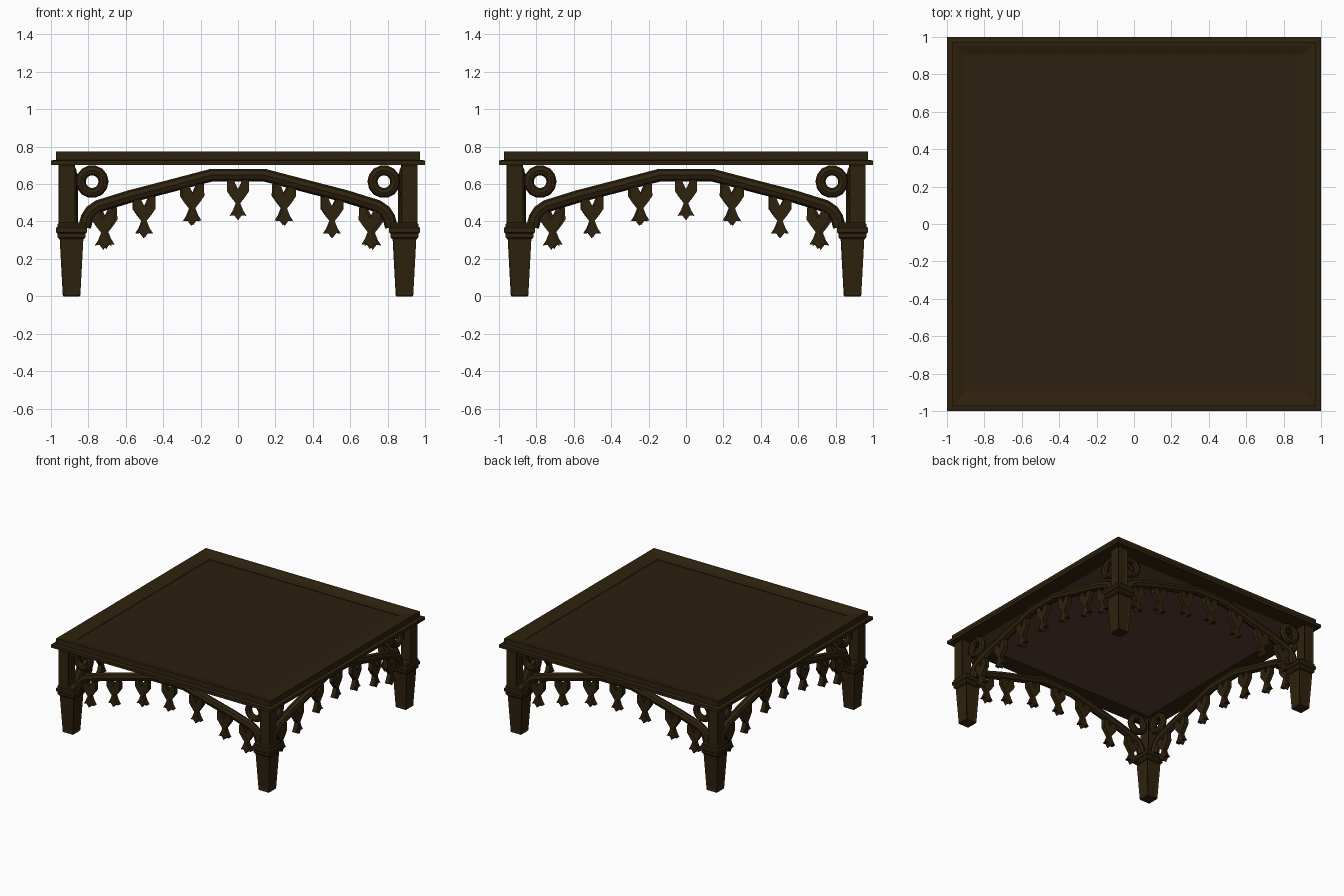
import bpy, bmesh, math
from mathutils import Matrix

if "Cube" in bpy.data.objects:
    bpy.data.objects.remove(bpy.data.objects["Cube"])


def material(name, rgb):
    m = bpy.data.materials.new(name)
    m.diffuse_color = (*rgb, 1)
    m.use_nodes = True
    m.node_tree.nodes["Principled BSDF"].inputs["Base Color"].default_value = m.diffuse_color
    return m


WOOD = material("dark wood", (0.028, 0.016, 0.0042))
PANEL = material("panel wood", (0.024, 0.013, 0.0047))
UNDER = material("reddish underside", (0.1, 0.046, 0.034))


def finish(bm, name, *mats):
    bmesh.ops.recalc_face_normals(bm, faces=bm.faces)
    me = bpy.data.meshes.new(name)
    bm.to_mesh(me)
    bm.free()
    for m in mats:
        me.materials.append(m)
    ob = bpy.data.objects.new(name, me)
    bpy.context.collection.objects.link(ob)
    return ob


def square_loft(name, rings, cx=0.0, cy=0.0, closed=False, inset=0.0):
    """Stack of squares given as (half width, z); closed joins last to first."""
    bm = bmesh.new()
    loops = [[bm.verts.new((cx + sx * h, cy + sy * h, z))
              for sx, sy in ((-1, -1), (1, -1), (1, 1), (-1, 1))] for h, z in rings]
    pairs = list(zip(loops, loops[1:]))
    if closed:
        pairs.append((loops[-1], loops[0]))
    else:
        bm.faces.new(loops[0])
        bm.faces.new(loops[-1])
    sides = [bm.faces.new((a[i], a[(i + 1) % 4], b[(i + 1) % 4], b[i]))
             for a, b in pairs for i in range(4)]
    bmesh.ops.recalc_face_normals(bm, faces=bm.faces)
    if inset:
        tall = [f for f in sides
                if max(v.co.z for v in f.verts) - min(v.co.z for v in f.verts) > 0.2]
        bmesh.ops.inset_individual(bm, faces=tall, thickness=inset, depth=-0.006)
    return finish(bm, name, WOOD)


def around(ob, first=1):
    """Repeat an object on the other three sides of the table."""
    for k in range(first, 4):
        c = ob.copy()
        c.matrix_basis = Matrix.Rotation(k * math.pi / 2, 4, 'Z') @ ob.matrix_basis
        bpy.context.collection.objects.link(c)


def smooth(ob):
    bpy.ops.object.select_all(action='DESELECT')
    ob.select_set(True)
    bpy.context.view_layer.objects.active = ob
    bpy.ops.object.shade_smooth_by_angle(angle=math.radians(40))


# Table top: stepped frame dished down to a sunken panel
square_loft("top_frame", [(0.862, 0.702), (1.0, 0.702), (1.0, 0.726), (0.972, 0.73),
                          (0.972, 0.774), (0.95, 0.772), (0.91, 0.758),
                          (0.862, 0.752)], closed=True)
bm = bmesh.new()
bmesh.ops.create_cube(bm, size=1, matrix=Matrix.Translation((0, 0, 0.726))
                      @ Matrix.Diagonal((1.724, 1.724, 0.044, 1)))
for f in bm.faces:
    f.material_index = 1 if f.calc_center_median().z < 0.72 else 0
finish(bm, "top_panel", PANEL, UNDER)

# Legs: tapered foot, stepped capital, square post
around(square_loft("leg_foot", [(0.043, 0), (0.047, 0.006), (0.064, 0.32)],
                   -0.89, -0.89, inset=0.016))
around(square_loft("leg_capital", [(0.066, 0.305), (0.074, 0.315), (0.074, 0.335),
                                   (0.084, 0.342), (0.084, 0.365), (0.074, 0.372),
                                   (0.074, 0.386), (0.066, 0.394)], -0.89, -0.89))
around(square_loft("leg_post", [(0.044, 0.385), (0.044, 0.705)],
                   -0.915, -0.915, inset=0.014))

# Arched rail under each edge
SIDE_Y = -0.89
half = [(-0.82, 0.37), (-0.807, 0.42), (-0.785, 0.455), (-0.745, 0.482),
        (-0.58, 0.533), (-0.36, 0.59), (-0.14, 0.648)]
path = half + [(-x, z) for x, z in reversed(half)]
cu = bpy.data.curves.new("arch_rail", 'CURVE')
cu.dimensions = '3D'
cu.bevel_depth = 0.034
cu.bevel_resolution = 2
cu.use_fill_caps = True
sp = cu.splines.new('POLY')
sp.points.add(len(path) - 1)
for p, (x, z) in zip(sp.points, path):
    p.co = (x, SIDE_Y, z, 1)
cu.materials.append(WOOD)
arch = bpy.data.objects.new("arch_rail", cu)
bpy.context.collection.objects.link(arch)
bpy.ops.object.select_all(action='DESELECT')
arch.select_set(True)
bpy.context.view_layer.objects.active = arch
bpy.ops.object.convert(target='MESH')
arch = bpy.context.view_layer.objects.active
smooth(arch)
around(arch)

# Carved rings in the upper corners
for s in (-1, 1):
    bpy.ops.mesh.primitive_torus_add(major_segments=14, minor_segments=8,
                                     major_radius=0.061, minor_radius=0.027,
                                     location=(s * 0.78, SIDE_Y, 0.613),
                                     rotation=(math.pi / 2, 0, 0))
    ring = bpy.context.object
    ring.name = "corner_ring"
    ring.data.materials.append(WOOD)
    smooth(ring)
    around(ring)


# Hanging leaf pendants: notched body, narrow neck, pointed tail
def arch_z(x):
    for (x0, z0), (x1, z1) in zip(path, path[1:]):
        if x0 <= x <= x1:
            return z0 + (z1 - z0) * (x - x0) / (x1 - x0)


edge = [(0.026, 0.0), (0.058, 0.0), (0.06, -0.065), (0.036, -0.1), (0.012, -0.13),
        (0.028, -0.17), (0.046, -0.198), (0.02, -0.195)]
outline = ([(0, -0.055)] + edge + [(0, -0.222)]
           + [(-x, z) for x, z in reversed(edge)])
bm = bmesh.new()
face = bm.faces.new([bm.verts.new((x, -0.018, z)) for x, z in outline])
ext = bmesh.ops.extrude_face_region(bm, geom=[face])
bmesh.ops.translate(bm, vec=(0, 0.036, 0),
                    verts=[v for v in ext["geom"] if isinstance(v, bmesh.types.BMVert)])
pendant = finish(bm, "pendant", WOOD)
spots = (-0.72, -0.5, -0.24, 0.0, 0.25, 0.505, 0.705)
for i, x in enumerate(spots):
    ob = pendant if i == 0 else pendant.copy()
    if i:
        bpy.context.collection.objects.link(ob)
    ob.matrix_basis = Matrix.Translation((x, SIDE_Y, arch_z(x) - 0.02))
    around(ob)
